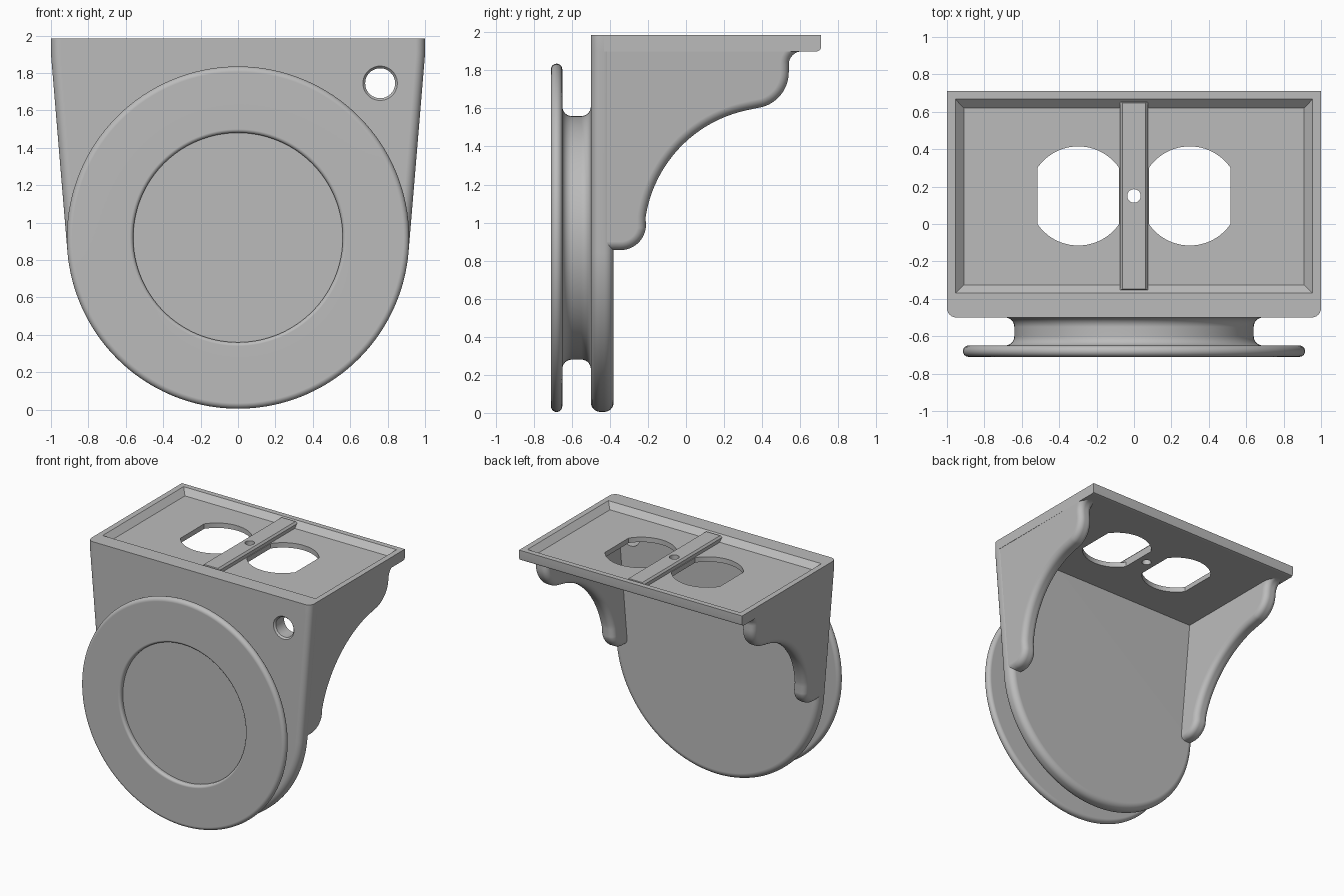
import bpy, bmesh
from math import sin, cos, pi, radians

if "Cube" in bpy.data.objects:
    bpy.data.objects.remove(bpy.data.objects["Cube"])

grey = bpy.data.materials.new("plain grey")
grey.use_nodes = True
grey.diffuse_color = (0.5, 0.5, 0.5, 1)
grey.node_tree.nodes["Principled BSDF"].inputs["Base Color"].default_value = (0.5, 0.5, 0.5, 1)

TOP, SHELF_Z, FLOOR_Z = 1.985, 1.9, 1.94
HUB_Z, RADIUS = 0.92, 0.915
TAPER = 0.0857          # sideways flare of the body per unit height
ROUND = 0.045           # edge rounding


def loft(name, loops):
    """Bridge loops of equal length and cap both ends."""
    bm = bmesh.new()
    rings = [[bm.verts.new(p) for p in loop] for loop in loops]
    n = len(rings[0])
    for a, b in zip(rings, rings[1:]):
        for i in range(n):
            j = (i + 1) % n
            bm.faces.new((a[i], a[j], b[j], b[i]))
    bm.faces.new(rings[0][::-1])
    bm.faces.new(rings[-1])
    bmesh.ops.recalc_face_normals(bm, faces=bm.faces[:])
    mesh = bpy.data.meshes.new(name)
    bm.to_mesh(mesh)
    bm.free()
    mesh.materials.append(grey)
    ob = bpy.data.objects.new(name, mesh)
    bpy.context.collection.objects.link(ob)
    return ob


def arc(cx, cy, r, a0, a1, n=10):
    return [(cx + r * cos(radians(a0 + (a1 - a0) * i / n)),
             cy + r * sin(radians(a0 + (a1 - a0) * i / n))) for i in range(n + 1)]


def rect(x0, x1, y0, y1, z):
    return [(x0, y0, z), (x1, y0, z), (x1, y1, z), (x0, y1, z)]


def turned(name, profile, cx, cz, n=96):
    """Lathe (radius, y) pairs around an axis along y."""
    return loft(name, [[(cx + r * cos(2 * pi * i / n), y, cz + r * sin(2 * pi * i / n))
                        for i in range(n)] for r, y in profile])


def select(ob):
    bpy.ops.object.select_all(action='DESELECT')
    ob.select_set(True)
    bpy.context.view_layer.objects.active = ob


def cut(ob, cutter):
    mod = ob.modifiers.new("cut", 'BOOLEAN')
    mod.operation, mod.solver, mod.object = 'DIFFERENCE', 'EXACT', cutter
    select(ob)
    bpy.ops.object.modifier_apply(modifier=mod.name)
    bpy.data.objects.remove(cutter)


def finish(ob):
    select(ob)
    bpy.ops.object.shade_smooth_by_angle(angle=radians(35))
    ob.modifiers.new("even shading", 'WEIGHTED_NORMAL').keep_sharp = True


# Rounded-bottom back plate, lofted front to back with rounded edges
def plate_outline(o, y):
    pts = arc(0, HUB_Z, RADIUS - o, -175.1, -4.9, 72)
    pts = [(o - 1, TOP), (o - 1, SHELF_Z)] + pts + [(1 - o, SHELF_Z), (1 - o, TOP)]
    return [(x, y, z) for x, z in pts]


steps = [i * pi / 12 for i in range(7)]
front = [(0.05 * (1 - sin(a)), -0.45 - 0.05 * cos(a)) for a in steps]
back = [(0.05 * (1 - cos(a)), -0.43 + 0.05 * sin(a)) for a in steps]
plate = loft("back_plate", [plate_outline(o, y) for o, y in front + back])
cut(plate, turned("hole_cutter", [(0.102, -0.51), (0.092, -0.5), (0.08, -0.487), (0.08, -0.3)],
                  0.76, 1.745, 48))

# Top shelf with a sloped tray, two flat-sided openings and a screw hole
shelf = loft("top_shelf", [rect(-1, 1, -0.44, 0.69, SHELF_Z),
                           rect(-1, 1, -0.44, 0.704, SHELF_Z + 0.006),
                           rect(-1, 1, -0.44, 0.71, SHELF_Z + 0.02),
                           rect(-1, 1, -0.44, 0.71, TOP)])
cut(shelf, loft("tray_cutter", [rect(-0.91, 0.91, -0.325, 0.62, FLOOR_Z),
                                rect(-0.955, 0.955, -0.37, 0.667, TOP),
                                rect(-0.955, 0.955, -0.37, 0.667, TOP + 0.1)]))
for side in (-1, 1):
    ring = arc(side * 0.298, 0.15, 0.265, 35, 145, 24) + arc(side * 0.298, 0.15, 0.265, 215, 325, 24)
    cut(shelf, loft("opening_cutter", [[(x, y, z) for x, y in ring] for z in (1.8, 2.1)]))

# Chamfered bar across the tray
bar = loft("cross_bar", [rect(-0.075, 0.075, -0.355, 0.655, FLOOR_Z - 0.01),
                         rect(-0.075, 0.075, -0.355, 0.655, TOP - 0.018),
                         rect(-0.062, 0.062, -0.348, 0.648, TOP - 0.003)])
for part in (shelf, bar):
    ring = arc(0, 0.15, 0.036, 0, 350, 35)
    cut(part, loft("screw_cutter", [[(x, y, z) for x, y in ring] for z in (1.8, 2.1)]))

# Scrolled side brackets
def scroll():
    pts = [(-0.44, 0.855)] + arc(-0.345, 0.99, 0.135, -90, -8)
    pts += arc(0.46, 0.925, 0.68, 171, 102, 24)
    pts += arc(0.35, 1.79, 0.19, -72, 0)
    return pts + arc(0.61, 1.83, 0.07, 180, 90)


def bracket_outline(o, x, side):
    pts = scroll()
    out = []
    for i, (y, z) in enumerate(pts):
        (y0, z0), (y1, z1) = pts[max(i - 1, 0)], pts[min(i + 1, len(pts) - 1)]
        dy, dz = y1 - y0, z1 - z0
        length = (dy * dy + dz * dz) ** 0.5
        out.append((max(-0.44, y - o * dz / length), min(1.93, z + o * dy / length)))
    out.append((-0.44, SHELF_Z + 0.03))
    return [(side * (x + min(0, z - SHELF_Z) * TAPER), y, z) for y, z in out]


brackets = []
outer = [(ROUND * (1 - sin(a)), 1 - ROUND * (1 - cos(a))) for a in steps]
inner = [(ROUND * (1 - cos(a)), 0.925 - ROUND * sin(a)) for a in steps]
for side, label in ((1, "left"), (-1, "right")):
    brackets.append(loft(label + "_bracket",
                         [bracket_outline(o, x, side) for o, x in outer + inner]))

# Spool: filleted neck, round-edged flange and shallow recess
profile = [(0.69, -0.48)]
profile += arc(0.69, -0.55, 0.05, 90, 180, 8)
profile += arc(0.69, -0.6, 0.05, 180, 270, 8)
profile += arc(0.885, -0.68, 0.03, 90, -90, 12)
profile += arc(0.58, -0.69, 0.02, 270, 180, 6)
profile += [(0.56, -0.675)]
spool = turned("front_spool", profile, 0, HUB_Z, 128)

for part in [plate, shelf, bar, spool] + brackets:
    finish(part)
